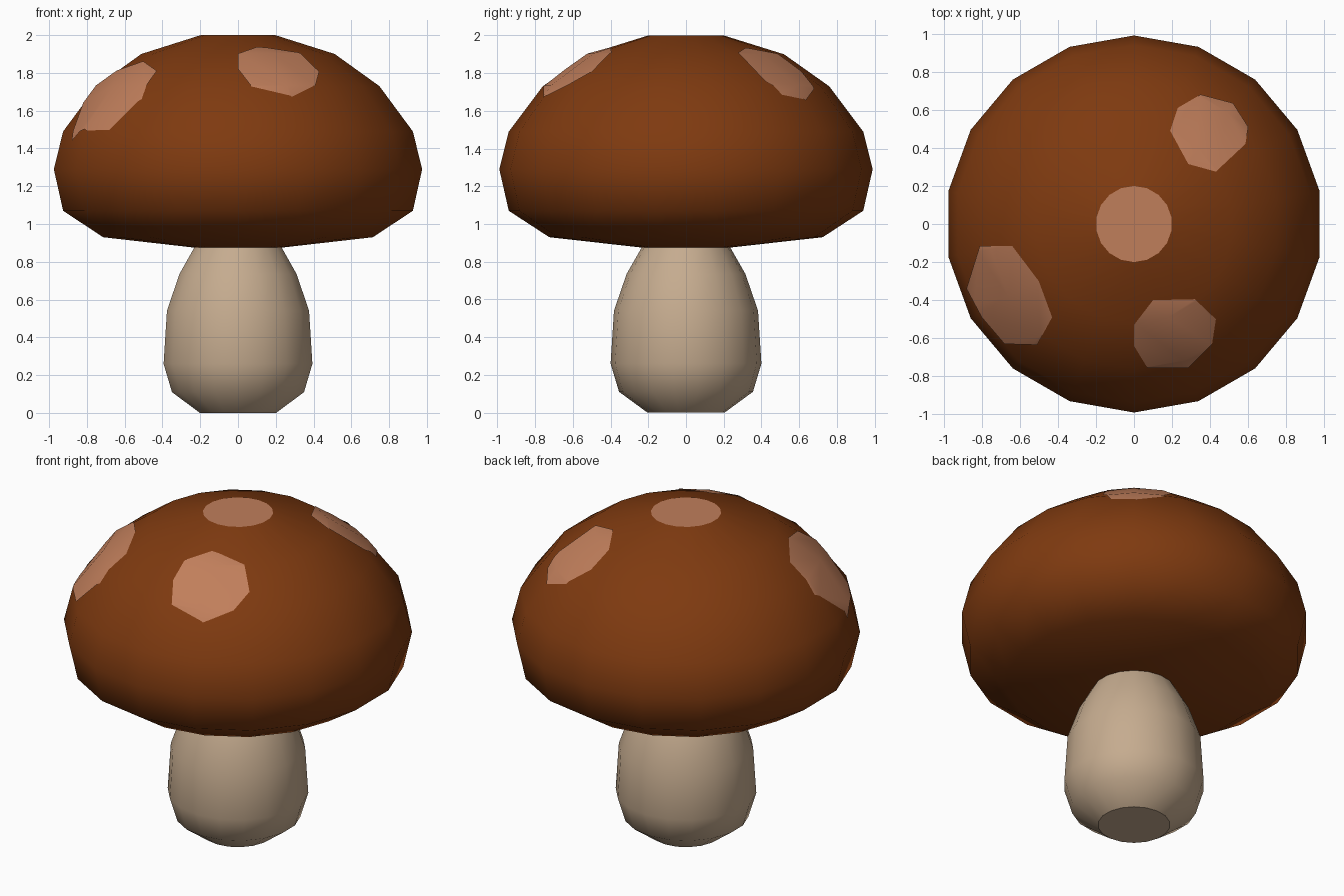
import bpy, bmesh, math
from mathutils import Vector

if "Cube" in bpy.data.objects:
    bpy.data.objects.remove(bpy.data.objects["Cube"])

SIDES = 18


def material(name, rgb):
    m = bpy.data.materials.new(name)
    m.diffuse_color = (*rgb, 1)
    m.use_nodes = True
    m.node_tree.nodes["Principled BSDF"].inputs["Base Color"].default_value = m.diffuse_color
    return m


brown = material("cap brown", (0.21, 0.042, 0.005))
tan = material("spot tan", (0.53, 0.21, 0.105))
cream = material("stem cream", (0.56, 0.41, 0.275))


def lathe(profile):
    """Revolve (radius, z) points, listed bottom to top, into 18-sided rings."""
    bm = bmesh.new()
    rings = []
    for r, z in profile:
        rings.append([bm.verts.new((r * math.cos(a), r * math.sin(a), z))
                      for a in (math.radians(10 + i * 360 / SIDES) for i in range(SIDES))])
    for lo, hi in zip(rings, rings[1:]):
        for i in range(SIDES):
            j = (i + 1) % SIDES
            bm.faces.new((lo[i], lo[j], hi[j], hi[i])).smooth = True
    return bm, rings


def finish(name, bm, *mats):
    mesh = bpy.data.meshes.new(name)
    bm.to_mesh(mesh)
    bm.free()
    for m in mats:
        mesh.materials.append(m)
    obj = bpy.data.objects.new(name, mesh)
    bpy.context.collection.objects.link(obj)
    return obj


CAP = [(0.235, 0.875), (0.725, 0.93), (0.94, 1.07), (0.99, 1.29),
       (0.94, 1.49), (0.76, 1.73), (0.52, 1.90), (0.20, 2.00)]
STEM = [(0.205, 0), (0.355, 0.11), (0.40, 0.26), (0.382, 0.54),
        (0.315, 0.735), (0.235, 0.875)]

# Stem with a flat base
bm, rings = lathe(STEM)
bm.faces.new(rings[0][::-1])
finish("stem", bm, cream)

# Cap with a round flat spot on its top
bm, rings = lathe(CAP)
bm.faces.new(rings[-1]).material_index = 1
finish("cap", bm, brown, tan)

# Side spots: outlines seen from above (clockwise), trimmed from the cap's surface
SPOTS = {
    "spot_back": [(0.19, 0.49), (0.23, 0.61), (0.35, 0.68), (0.52, 0.635), (0.60, 0.51),
                  (0.585, 0.42), (0.43, 0.275), (0.285, 0.315)],
    "spot_front": [(0.0, -0.53), (0.10, -0.40), (0.32, -0.395), (0.43, -0.50),
                   (0.41, -0.63), (0.285, -0.755), (0.07, -0.755), (0.0, -0.64)],
    "spot_left": [(-0.81, -0.115), (-0.64, -0.115), (-0.50, -0.30), (-0.43, -0.49),
                  (-0.51, -0.635), (-0.68, -0.63), (-0.80, -0.49), (-0.88, -0.34)],
}
for name, outline in SPOTS.items():
    bm, _ = lathe(CAP[3:])
    bm.normal_update()
    for v in bm.verts:
        v.co += v.normal * 0.005
    for a, b in zip(outline, outline[1:] + outline[:1]):
        outward = Vector((a[1] - b[1], b[0] - a[0], 0))
        bmesh.ops.bisect_plane(bm, geom=bm.verts[:] + bm.edges[:] + bm.faces[:],
                               plane_co=(*a, 0), plane_no=outward, clear_outer=True)
    finish(name, bm, tan)
